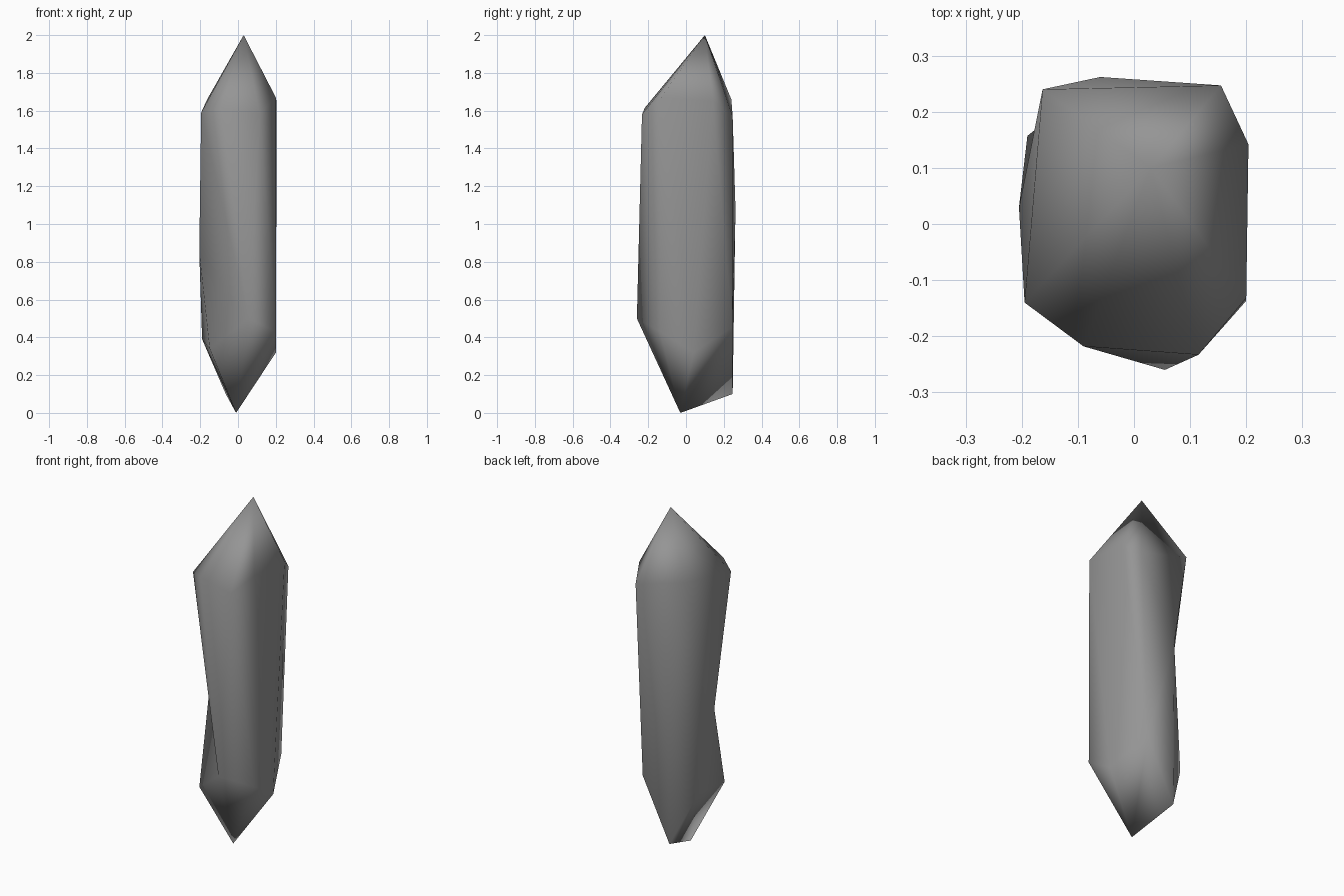
import bpy, bmesh

if "Cube" in bpy.data.objects:
    bpy.data.objects.remove(bpy.data.objects["Cube"])

# Seven-sided rough crystal: an irregular upper ring, lower ring, two chips and two tips
UPPER = [(-.195, -.14, 1.59), (-.09, -.218, 1.615), (.115, -.233, 1.58), (.2, -.132, 1.67),
         (.204, .142, 1.65), (.155, .247, 1.57), (-.163, .24, 1.66)]
LOWER = [(-.15, -.145, .34), (.055, -.26, .5), (.2, -.137, .43), (.201, .04, .32),
         (.11, .245, .455), (-.065, .247, .1), (-.19, .157, .39)]

bm = bmesh.new()
up = [bm.verts.new(p) for p in UPPER]
lo = [bm.verts.new(p) for p in LOWER]
tip = bm.verts.new((.03, .10, 2))
base = bm.verts.new((-.01, -.03, 0))
left_chip = bm.verts.new((-.205, .03, .85))
back_chip = bm.verts.new((-.06, .262, 1.08))


def fan(centre, ring, closed=True):
    """Triangles from one point to every edge of a ring."""
    for i in range(len(ring) if closed else len(ring) - 1):
        bm.faces.new((centre, ring[i], ring[(i + 1) % len(ring)]))


# pointed ends
fan(tip, up)
fan(base, lo)

# chipped sides on the left and the back
fan(left_chip, [up[6], up[0], lo[1], lo[0], lo[6], back_chip])
fan(back_chip, [lo[6], lo[5], lo[4], up[5], up[6]], closed=False)

# front and right sides
fan(lo[1], up[0:3], closed=False)
for i in range(2, 5):
    bm.faces.new((lo[i - 1], lo[i], up[i]))
    bm.faces.new((lo[i], up[i + 1], up[i]))

bmesh.ops.recalc_face_normals(bm, faces=bm.faces)
mesh = bpy.data.meshes.new("crystal")
bm.to_mesh(mesh)
bm.free()
mesh.shade_smooth()
crystal = bpy.data.objects.new("crystal", mesh)
bpy.context.collection.objects.link(crystal)

# large faces dominate the smooth shading
weighted = crystal.modifiers.new("weighted_normals", 'WEIGHTED_NORMAL')
weighted.mode = 'FACE_AREA'

# dark grey stone
stone = bpy.data.materials.new("dark_stone")
stone.diffuse_color = (.3, .3, .3, 1)
stone.use_nodes = True
stone.node_tree.nodes["Principled BSDF"].inputs["Base Color"].default_value = stone.diffuse_color
mesh.materials.append(stone)
